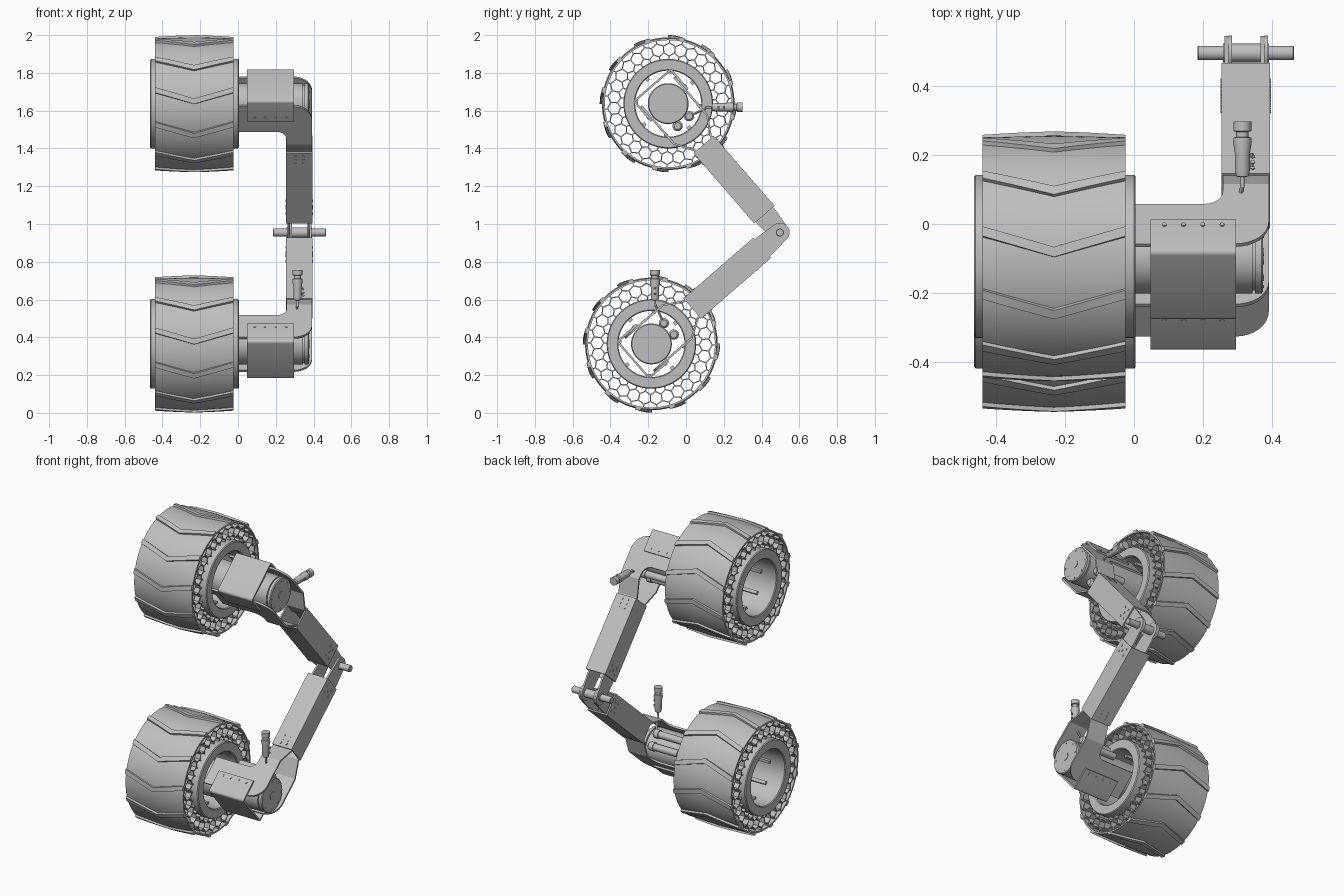
import bpy, bmesh, math
from mathutils import Matrix, Vector

cube = bpy.data.objects.get("Cube")
if cube:
    bpy.data.objects.remove(cube)

metal = bpy.data.materials.new("light_grey")
metal.use_nodes = True
GREY = (0.52, 0.52, 0.52, 1)
metal.diffuse_color = GREY
metal.node_tree.nodes["Principled BSDF"].inputs["Base Color"].default_value = GREY

# Both wheel units share one local frame: x = axle, y = along the arm, z = across it
PIVOT = Vector((0, 0.497, 0.955))
HUBS = {"upper": Vector((0, -0.094, 1.637)), "lower": Vector((0, -0.183, 0.365))}


def place(name, data, dx=0.0, only=None):
    for side, hub in HUBS.items():
        if only in (None, side):
            ob = bpy.data.objects.new(f"{side}_{name}", data)
            arm = PIVOT - hub
            ob.location = hub + Vector((dx, 0, 0))
            ob.rotation_euler.x = math.atan2(arm.z, arm.y)
            bpy.context.collection.objects.link(ob)


def mesh(bm, name):
    bmesh.ops.recalc_face_normals(bm, faces=bm.faces)
    me = bpy.data.meshes.new(name)
    bm.to_mesh(me)
    bm.free()
    me.materials.append(metal)
    me.polygons.foreach_set("use_smooth", [True] * len(me.polygons))
    me.set_sharp_from_angle(angle=math.radians(30))
    return me


def polar(x, r, a):
    return Vector((x, r * math.cos(a), r * math.sin(a)))


def lathe(bm, profile, segs=64, matrix=Matrix(), loop=False):
    """Spin (x, radius) points around the x axis."""
    rings = [[bm.verts.new(matrix @ polar(x, r, math.tau * i / segs)) for i in range(segs)]
             for x, r in profile]
    pairs = list(zip(rings, rings[1:]))
    if loop:
        pairs.append((rings[-1], rings[0]))
    else:
        bm.faces.new(rings[0])
        bm.faces.new(rings[-1])
    for a, b in pairs:
        for i in range(segs):
            j = (i + 1) % segs
            bm.faces.new((a[i], a[j], b[j], b[i]))


def loft(bm, sections):
    """Skin a row of equal cross-sections and cap the ends."""
    rows = [[bm.verts.new(p) for p in s] for s in sections]
    n = len(rows[0])
    for a, b in zip(rows, rows[1:]):
        for i in range(n):
            j = (i + 1) % n
            bm.faces.new((a[i], a[j], b[j], b[i]))
    bm.faces.new(rows[0])
    bm.faces.new(rows[-1])


def rounded(corners, steps=8):
    """Turn (a, b, radius) corners into an outline with softened corners."""
    out = []
    n = len(corners)
    for i, (a, b, r) in enumerate(corners):
        p = Vector((a, b))
        if not r:
            out.append(p)
            continue
        start = p + (Vector(corners[i - 1][:2]) - p).normalized() * r
        end = p + (Vector(corners[(i + 1) % n][:2]) - p).normalized() * r
        for k in range(steps + 1):
            t = k / steps
            w = 0.75 * 2 * t * (1 - t) * 1.0
            s = (1 - t) ** 2 + w + t ** 2
            out.append((start * (1 - t) ** 2 + p * w + end * t ** 2) / s)
    return out


X0, X1 = -0.44, -0.025
MID, HALF = (X0 + X1) / 2, (X1 - X0) / 2

# Tyre band
bm = bmesh.new()
lathe(bm, [(X0, 0.336), (X0, 0.346), (MID, 0.351), (X1, 0.346), (X1, 0.336)], 96, loop=True)
place("tyre_band", mesh(bm, "tyre_band"))

# Chevron treads
bm = bmesh.new()
for i in range(12):
    sections = []
    for k in range(9):
        f = k / 4 - 1
        a = math.radians(7.3 + 30 * i) + 0.17 * (1 - abs(f))
        top = 0.363 - 0.005 * abs(f)
        x = MID + HALF * f
        sections.append([polar(x, 0.342, a - 0.045), polar(x, top, a - 0.04),
                         polar(x, top, a + 0.04), polar(x, 0.342, a + 0.045)])
    loft(bm, sections)
place("treads", mesh(bm, "treads"))

# Open honeycomb between rim and tyre band
bm = bmesh.new()
CELLS, SIDE, INNER, OUTER = 30, 0.035, 0.232, 0.34
pitch = math.tau / CELLS
for row in range(3):
    rc = 0.235 + 1.5 * SIDE * row
    for j in range(CELLS):
        a = pitch * (j + 0.5 * (row % 2))
        b = a + pitch / 2
        walls = [((rc + SIDE / 2, b), (rc - SIDE / 2, b))]
        if row < 2:
            walls += [((rc + SIDE, a), (rc + SIDE / 2, b)),
                      ((rc + SIDE, a), (rc + SIDE / 2, a - pitch / 2))]
        for ends in walls:
            p, q = [polar(0, min(max(r, INNER), OUTER), t) for r, t in ends]
            n = (q - p).cross(Vector((1, 0, 0))).normalized() * 0.003
            loft(bm, [[v + Vector((x, 0, 0)) for v in (p - n, q - n, q + n, p + n)]
                      for x in (X0 + 0.004, X1 - 0.004)])
place("honeycomb", mesh(bm, "honeycomb"))

# Rim barrel with thin ribs inside
bm = bmesh.new()
lathe(bm, [(-0.465, 0.18), (-0.465, 0.232), (-0.46, 0.237), (0, 0.237), (0.005, 0.232),
           (0.005, 0.18), (0, 0.175), (-0.46, 0.175)], 80, loop=True)
for i in range(8):
    a = math.tau * i / 8
    loft(bm, [[polar(x, r, a + d) for r, d in ((0.16, -.06), (0.16, .06), (0.178, .06), (0.178, -.06))]
              for x in (-0.36, -0.08)])
place("rim", mesh(bm, "rim"))

# Motor with end cap, face screws and two cable sockets
bm = bmesh.new()
lathe(bm, [(-0.12, 0.09), (-0.1, 0.108), (0.345, 0.108), (0.345, 0.1), (0.352, 0.1),
           (0.352, 0.108), (0.37, 0.108), (0.375, 0.103)])
lathe(bm, [(0.37, 0.024), (0.378, 0.024)], 24)
for i in range(8):
    spot = Matrix.Translation(polar(0, 0.088, math.tau * i / 8))
    lathe(bm, [(0.37, 0.005), (0.378, 0.005)], 10, spot)
for v in (-0.04, 0.04):
    spot = Matrix.Translation((0, 0.122, v))
    lathe(bm, [(0.1, 0.022), (0.27, 0.022), (0.27, 0.027), (0.3, 0.027), (0.31, 0.018)], 24, spot)
place("motor", mesh(bm, "motor"))

# Bent side plates holding the motor and running into the arm
outline = rounded([(-0.02, -0.085, 0), (0.392, -0.085, 0.1), (0.392, 0.36, 0),
                   (0.258, 0.36, 0), (0.258, 0.092, 0.055), (-0.02, 0.092, 0)])
bm = bmesh.new()
for side in (-1, 1):
    part = bmesh.new()
    loft(part, [[(p.x, p.y, z) for p in outline] for z in (0, -0.012)])
    for u in (0.18, 0.28):
        bmesh.ops.bisect_plane(part, geom=part.verts[:] + part.edges[:] + part.faces[:],
                               plane_co=(0, u, 0), plane_no=(0, 1, 0))
    for v in part.verts:
        bend = min(max((v.co.y - 0.18) / 0.1, 0), 1)
        v.co.z = side * (v.co.z + 0.122 - 0.06 * bend)
    temp = bpy.data.meshes.new("temp")
    part.to_mesh(temp)
    part.free()
    bm.from_mesh(temp)
    bpy.data.meshes.remove(temp)
place("side_plates", mesh(bm, "side_plates"))

# U-shaped motor cover
T = 0.011
H = 0.133
bm = bmesh.new()
shape = rounded([(0.01, H, 0), (-H, H, 0.015), (-H, -H, 0.015), (0.01, -H, 0),
                 (0.01, T - H, 0), (T - H, T - H, 0), (T - H, H - T, 0), (0.01, H - T, 0)], 4)
loft(bm, [[(x, p.x, p.y) for p in shape] for x in (0.048, 0.296)])
place("motor_cover", mesh(bm, "motor_cover"))

# Hollow square arm
bm = bmesh.new()
XL, XR, W = 0.255, 0.395, 0.071
rings = []
for u, t in ((0.286, 0), (0.777, 0), (0.777, 0.009), (0.286, 0.009)):
    rings.append([bm.verts.new(c) for c in ((XL + t, u, t - W), (XR - t, u, t - W),
                                            (XR - t, u, W - t), (XL + t, u, W - t))])
for a, b in zip(rings, rings[1:] + rings[:1]):
    for i in range(4):
        j = (i + 1) % 4
        bm.faces.new((a[i], a[j], b[j], b[i]))
place("arm", mesh(bm, "arm"))

# Rivets on cover and arm
spots = []
for s in (-1, 1):
    spots += [((x, -0.014, s * H), "z") for x in (0.088, 0.144, 0.2, 0.256)]
    spots += [((x, u, s * W), "z") for x in (0.305, 0.345) for u in (0.31, 0.335, 0.36)]
    spots += [((0.325 + s * 0.07, u, v), "x") for u in (0.705, 0.745) for v in (-0.03, 0.03)]
    spots += [((0.325 + s * 0.07, 0.725, 0), "x")]
bm = bmesh.new()
for pos, axis in spots:
    turn = Matrix.Rotation(math.pi / 2, 4, "Y") if axis == "z" else Matrix()
    lathe(bm, [(-0.003, 0.007), (0.003, 0.007)], 12, Matrix.Translation(pos) @ turn)
place("rivets", mesh(bm, "rivets"))

# Clevis ears at the hinge
REACH = 0.902
ear = [Vector((0.69, -0.06)), Vector((0.8, -0.06))]
for i in range(13):
    a = math.radians(-80 + 160 * i / 12)
    ear.append(Vector((REACH + 0.05 * math.cos(a), 0.05 * math.sin(a))))
ear += [Vector((0.8, 0.06)), Vector((0.69, 0.06))]
bm = bmesh.new()
for x in (0.263, 0.368):
    loft(bm, [[(x + t, p.x, p.y) for p in ear] for t in (0, 0.011)])
ears = mesh(bm, "hinge_ears")
place("hinge_ears", ears, 0.0, "upper")
place("hinge_ears", ears, 0.011, "lower")

# Hinge pin with sleeve
bm = bmesh.new()
lathe(bm, [(0.185, 0.018), (0.188, 0.021), (0.258, 0.021), (0.258, 0.027), (0.392, 0.027),
           (0.392, 0.021), (0.462, 0.021), (0.465, 0.018)], 32, Matrix.Translation(PIVOT))
pin = bpy.data.objects.new("hinge_pin", mesh(bm, "hinge_pin"))
bpy.context.collection.objects.link(pin)

# Tapered cable connector with its lead
aim = Matrix.Translation((0.315, 0, 0)) @ Matrix.Rotation(math.radians(49.3), 4, "X")
aim = aim @ Matrix.Translation((0, 0, -0.02)) @ Matrix.Rotation(math.pi / 2, 4, "Z")
bm = bmesh.new()
lathe(bm, [(0.198, 0.006), (0.23, 0.006), (0.232, 0.018), (0.25, 0.022), (0.3, 0.022), (0.33, 0.027),
           (0.345, 0.026), (0.347, 0.018), (0.362, 0.018), (0.364, 0.026), (0.392, 0.026)], 24, aim)
for t in (0.265, 0.295):
    lathe(bm, [(t - 0.005, 0.006), (t + 0.005, 0.006)], 10, aim @ Matrix.Translation((0, -0.026, 0)))
place("connector", mesh(bm, "connector"))

bm = bmesh.new()
tip, socket = aim @ Vector((0.21, 0, 0)), Vector((0.3, 0.122, 0.04))
turn = (tip - socket).to_track_quat("X", "Z").to_matrix().to_4x4()
lathe(bm, [(0, 0.006), ((tip - socket).length, 0.006)], 12, Matrix.Translation(socket) @ turn)
place("lead", mesh(bm, "lead"))
